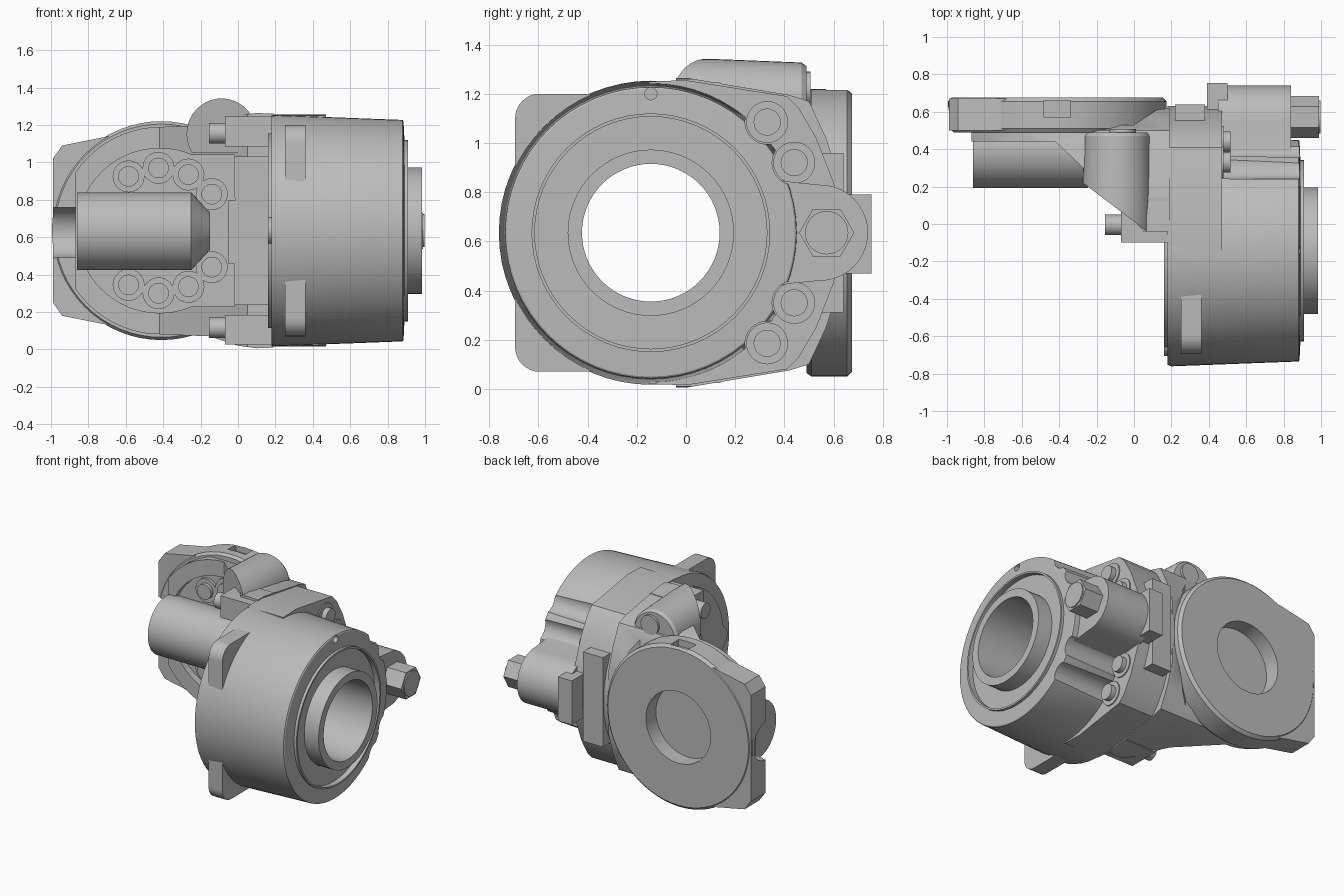
import bpy, bmesh, math
from math import sin, cos, pi, radians

cube = bpy.data.objects.get("Cube")
if cube:
    bpy.data.objects.remove(cube)

grey = bpy.data.materials.new("cast_grey")
grey.use_nodes = True
colour = (0.5, 0.5, 0.5, 1)
grey.diffuse_color = colour
grey.node_tree.nodes["Principled BSDF"].inputs["Base Color"].default_value = colour

MID = 0.635            # height of the symmetry plane
DRUM = (-0.143, MID)   # drum axis in y, z
DISC = (-0.41, MID)    # disc axis in x, z


def place(axis, t, u, v):
    """Point at t along the axis and u, v across it."""
    return {"x": (t, u, v), "y": (u, t, v), "z": (u, v, t)}[axis]


def finish(name, bm):
    bmesh.ops.remove_doubles(bm, verts=bm.verts, dist=1e-5)
    bmesh.ops.recalc_face_normals(bm, faces=bm.faces)
    mesh = bpy.data.meshes.new(name)
    bm.to_mesh(mesh)
    bm.free()
    mesh.materials.append(grey)
    ob = bpy.data.objects.new(name, mesh)
    bpy.context.collection.objects.link(ob)
    return ob


def prism(name, axis, pts, a, b):
    bm = bmesh.new()
    lo = [bm.verts.new(place(axis, a, *p)) for p in pts]
    hi = [bm.verts.new(place(axis, b, *p)) for p in pts]
    bm.faces.new(lo)
    bm.faces.new(hi)
    for i in range(len(pts)):
        j = (i + 1) % len(pts)
        bm.faces.new((lo[i], lo[j], hi[j], hi[i]))
    return finish(name, bm)


def turn(name, axis, centre, profile, n=48, hollow=False):
    """Revolve (position, radius) pairs about an axis; hollow closes the loop."""
    bm = bmesh.new()
    rings = []
    for t, r in profile:
        rings.append([bm.verts.new(place(axis, t, centre[0] + r * cos(2 * pi * k / n),
                                         centre[1] + r * sin(2 * pi * k / n))) for k in range(n)])
    pairs = list(zip(rings, rings[1:]))
    if hollow:
        pairs.append((rings[-1], rings[0]))
    else:
        bm.faces.new(rings[0])
        bm.faces.new(rings[-1])
    for p, q in pairs:
        for k in range(n):
            j = (k + 1) % n
            bm.faces.new((p[k], p[j], q[j], q[k]))
    return finish(name, bm)


def rod(name, axis, centre, r, a, b, n=32):
    return turn(name, axis, centre, [(a, r), (b, r)], n)


def box(name, x, y, z):
    return prism(name, "z", [(x[0], y[0]), (x[1], y[0]), (x[1], y[1]), (x[0], y[1])], *z)


def arc(cx, cy, r, start, end, n=24):
    return [(cx + r * cos(radians(start + (end - start) * k / n)),
             cy + r * sin(radians(start + (end - start) * k / n))) for k in range(n + 1)]


def mirrored(pts):
    """Add the lower half of an outline given by its upper half."""
    return pts + [(u, 2 * MID - v) for u, v in reversed(pts) if abs(v - MID) > 1e-4]


def boolean(ob, cutters, op="DIFFERENCE"):
    for c in cutters:
        m = ob.modifiers.new("cut", "BOOLEAN")
        m.operation, m.object, m.solver = op, c, "EXACT"
        bpy.context.view_layer.objects.active = ob
        bpy.ops.object.modifier_apply(modifier=m.name)
        bpy.data.objects.remove(c)
    return ob


def bore():
    return rod("bore_cutter", "x", DRUM, 0.28, -0.2, 1.2, 64)


# Large drum with recessed end face and projecting hub
drum = turn("drum", "x", DRUM,
            [(0.18, 0.28), (0.18, 0.61), (0.2, 0.618), (0.88, 0.592), (0.885, 0.585), (0.89, 0.485),
             (0.91, 0.485), (0.91, 0.472), (0.87, 0.472), (0.87, 0.338), (0.985, 0.338),
             (0.985, 0.28)], 64, True)
bolt_spots = [(0.33, 0.45), (0.44, 0.285)]
pockets = [rod("pocket_cutter", "x", (y, MID + s * dz), 0.09, 0.47, 1.1)
           for y, dz in bolt_spots for s in (1, -1)]
boolean(drum, pockets + [rod("slot_cutter", "x", (DRUM[0], 1.2), 0.025, 0.84, 1.1, 16)])
turn("drum_inner_ring", "x", DRUM,
     [(0.16, 0.28), (0.16, 0.52), (0.2, 0.52), (0.2, 0.28)], 64, True)
rod("drum_face_bolt", "x", (-0.63, MID), 0.075, 0.2, 0.16)

# Rounded ear plate behind the drum
ears = prism("ear_plate", "x", mirrored(
    [(-0.695, MID)] + arc(-0.595, 1.1, 0.1, 180, 90, 8) + [(-0.1, 1.2)]), 0.25, 0.36)
boolean(ears, [bore()])

# Joining flange with counterbored bolts
flange = prism("joining_flange", "x", mirrored(
    [(-0.15, 1.25), (0, 1.255), (0.41, 1.19), (0.46, 1.14), (0.53, 1.02),
     (0.6, 0.84), (0.63, 0.72)]), 0.18, 0.47)
boolean(flange, [bore()])
for y, dz in bolt_spots:
    for s in (1, -1):
        spot = (y, MID + s * dz)
        rod("flange_bolt", "x", spot, 0.055, 0.45, 0.515)
        turn("flange_washer", "x", spot,
             [(0.45, 0.055), (0.45, 0.085), (0.478, 0.085), (0.478, 0.055)], 32, True)

# Side lug with hex head and stop blocks
prism("side_lug", "x", mirrored([(0.3, 0.86), (0.44, 0.84)] + arc(0.545, MID, 0.195, 90, 0, 14)),
      0.45, 0.84)
rod("hex_head", "x", (0.572, MID), 0.112, 0.8, 0.99, 6)
rod("hex_face", "x", (0.572, MID), 0.088, 0.9, 0.998)
box("tall_stop", (0.22, 0.38), (0.5, 0.64), (0.31, 0.96))
box("small_stop", (0.39, 0.5), (0.55, 0.755), (0.47, 0.79))

# Housing shell: front outline trimmed by a sloping plan and side outline, then hollowed
PLAN = [(-0.87, 0.53), (-0.87, 0.44), (-0.42, 0.44), (-0.08, 0.12), (0.05, -0.04), (0.19, -0.04),
        (0.19, 0.62), (0.12, 0.61), (0, 0.53)]
SIDE = [(-0.1, 1.265), (0, 1.265), (0.42, 1.195), (0.5, 1.17), (0.57, 1.02), (0.64, 0.8)]
shell = prism("housing_shell", "y", mirrored(
    arc(*DISC, 0.555, 180, 95) + [(-0.15, 1.2), (0, 1.25), (0.1, 1.264), (0.19, 1.26)]), -0.1, 0.7)
boolean(shell, [prism("plan_cutter", "z", PLAN, -0.2, 1.6),
                prism("side_cutter", "x", mirrored(SIDE), -1.2, 0.4)], "INTERSECT")
boolean(shell, [rod("cavity_cutter", "y", (-0.42, MID), 0.44, -0.3, 0.5, 64),
                box("cavity_side_cutter", (-0.42, -0.02), (-0.3, 0.49), (0.23, 1.04)),
                box("bore_gap_cutter", (-0.1, 0.3), (-0.3, 0.14), (0.24, 1.03))])

# Round back disc with a blind hole, and its corner plate
disc = turn("back_disc", "y", DISC,
            [(0.49, 0.57), (0.51, 0.585), (0.655, 0.585), (0.675, 0.565)], 64)


def groove():
    return rod("groove_cutter", "x", (0.5, 0.625), 0.135, -1.1, -0.855)


boolean(disc, [rod("hole_cutter", "y", DISC, 0.26, 0.56, 0.8, 64),
               box("notch_cutter", (-0.48, -0.34), (0.57, 0.66), (1.17, 1.3)), groove()])
plate = prism("corner_plate", "y", mirrored(
    [(-0.99, 1.02), (-0.94, 1.09), (-0.69, 1.14), (-0.6, 1.1), (-0.72, 0.95), (-0.72, MID)]),
    0.5, 0.67)
boolean(plate, [groove()])

# Cross barrel and ring of bolts inside the housing
barrel = turn("cross_barrel", "x", (0.4, 0.632),
              [(-0.86, 0.208), (-0.25, 0.208), (-0.15, 0.1)], 48)
boolean(barrel, [box("barrel_trim", (-1.2, 0.2), (0.53, 0.8), (0, 1.2))])
for x, dz in [(-0.585, 0.29), (-0.425, 0.335), (-0.265, 0.3), (-0.14, 0.195)]:
    for s in (1, -1):
        rod("cavity_bolt", "y", (x, MID + s * dz), 0.055, 0.52, 0.445)
        rod("cavity_bolt_seat", "y", (x, MID + s * dz), 0.085, 0.52, 0.47)

# Clamp blocks with bolts, and the middle block
for s in (1, -1):
    inner, outer = MID + s * 0.45, MID + s * 0.61
    box("clamp_block", (-0.07, 0.19), (-0.1, 0.14), (min(inner, outer), max(inner, outer)))
    rod("clamp_bolt", "x", (-0.005, MID + s * 0.52), 0.055, -0.04, -0.155)
box("middle_block", (-0.05, 0.13), (0.14, 0.4), (0.46, 0.8))
box("middle_step", (0.12, 0.2), (0.16, 0.4), (0.52, 0.74))

# Slanted boss on top with its end bolt
boss = turn("top_boss", "y", (-0.09, 1.152), [(-0.1, 0.19), (0.1, 0.19), (0.47, 0.175),
                                              (0.49, 0.16)], 40)
boolean(boss, [prism("boss_plan", "z", [(-0.3, 0.6), (-0.3, 0.24), (0.07, -0.04), (0.095, -0.04),
                                        (0.095, 0.6)], 1.05, 1.5)], "INTERSECT")
rod("boss_bolt", "y", (-0.06, 1.22), 0.07, 0.45, 0.507)

# Soft shading with crisp edges
for ob in list(bpy.context.scene.objects):
    if ob.type == "MESH" and grey.name in ob.data.materials:
        bpy.ops.object.select_all(action="DESELECT")
        ob.select_set(True)
        bpy.context.view_layer.objects.active = ob
        bpy.ops.object.shade_smooth_by_angle(angle=radians(30))
